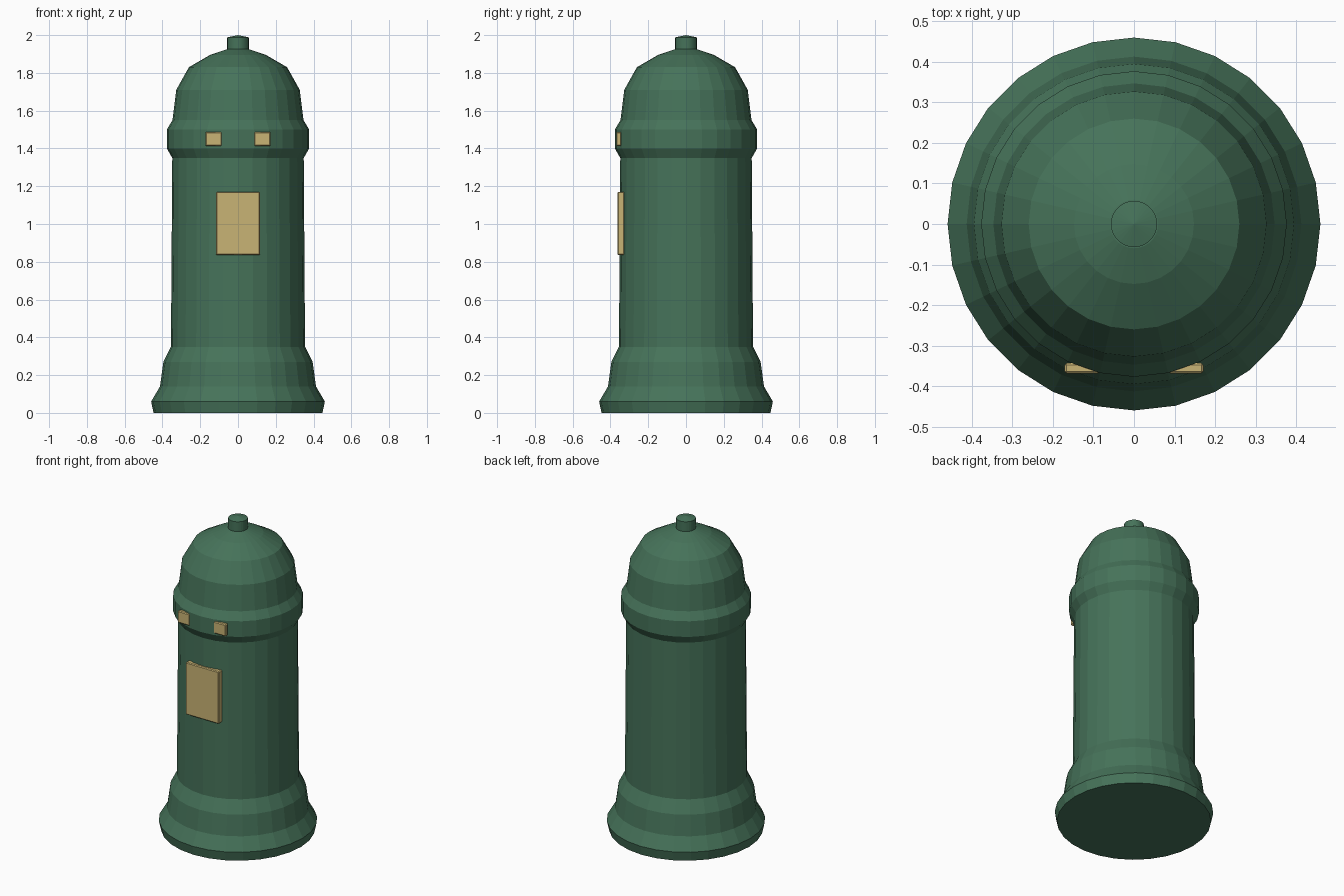
import bpy, bmesh
from math import cos, sin, tau

if "Cube" in bpy.data.objects:
    bpy.data.objects.remove(bpy.data.objects["Cube"])

SIDES = 28


def material(name, color):
    mat = bpy.data.materials.new(name)
    mat.use_nodes = True
    mat.diffuse_color = color
    mat.node_tree.nodes["Principled BSDF"].inputs["Base Color"].default_value = color
    return mat


green = material("dark green paint", (0.061, 0.170, 0.101, 1))
brass = material("pale brass", (0.584, 0.456, 0.178, 1))


def finish(name, bm, mat):
    bmesh.ops.recalc_face_normals(bm, faces=bm.faces)
    mesh = bpy.data.meshes.new(name)
    bm.to_mesh(mesh)
    bm.free()
    mesh.materials.append(mat)
    obj = bpy.data.objects.new(name, mesh)
    bpy.context.collection.objects.link(obj)
    return obj


def lathe(name, profile, tip, mat):
    """Turn (radius, height) points into a faceted solid with a pointed top."""
    bm = bmesh.new()
    rings = [[bm.verts.new((r * cos(tau * i / SIDES), r * sin(tau * i / SIDES), z))
              for i in range(SIDES)] for r, z in profile]
    apex = bm.verts.new((0, 0, tip))
    bm.faces.new(rings[0])
    for i in range(SIDES):
        j = (i + 1) % SIDES
        for low, high in zip(rings, rings[1:]):
            bm.faces.new((low[i], low[j], high[j], high[i]))
        bm.faces.new((rings[-1][i], rings[-1][j], apex))
    return finish(name, bm, mat)


def plate(name, x, z, width, height, front, back):
    """Upright box with slightly softened edges."""
    bm = bmesh.new()
    bmesh.ops.create_cube(bm, size=1)
    for v in bm.verts:
        v.co = (x + v.co.x * width,
                (front + back) / 2 + v.co.y * (back - front),
                z + v.co.z * height)
    bmesh.ops.bevel(bm, geom=bm.edges[:], offset=0.005, segments=1, affect='EDGES')
    return finish(name, bm, brass)


# Pillar: flared foot, straight shaft, projecting collar and dome
lathe("pillar_body", [
    (0.447, 0), (0.46, 0.06), (0.413, 0.14), (0.395, 0.27), (0.355, 0.35),
    (0.348, 1.35), (0.377, 1.40), (0.377, 1.50), (0.347, 1.55),
    (0.327, 1.71), (0.26, 1.83), (0.148, 1.895), (0.06, 1.925)], 1.93, green)

# Knob on the dome
lathe("top_knob", [(0.057, 1.90), (0.057, 1.988)], 2.0, green)

# Notice plate on the shaft and a pair of slot covers on the collar
plate("notice_plate", 0, 1.003, 0.235, 0.335, -0.363, -0.325)
for side, label in ((-1, "right"), (1, "left")):
    plate(f"slot_cover_{label}", side * 0.128, 1.45, 0.086, 0.076, -0.369, -0.343)
